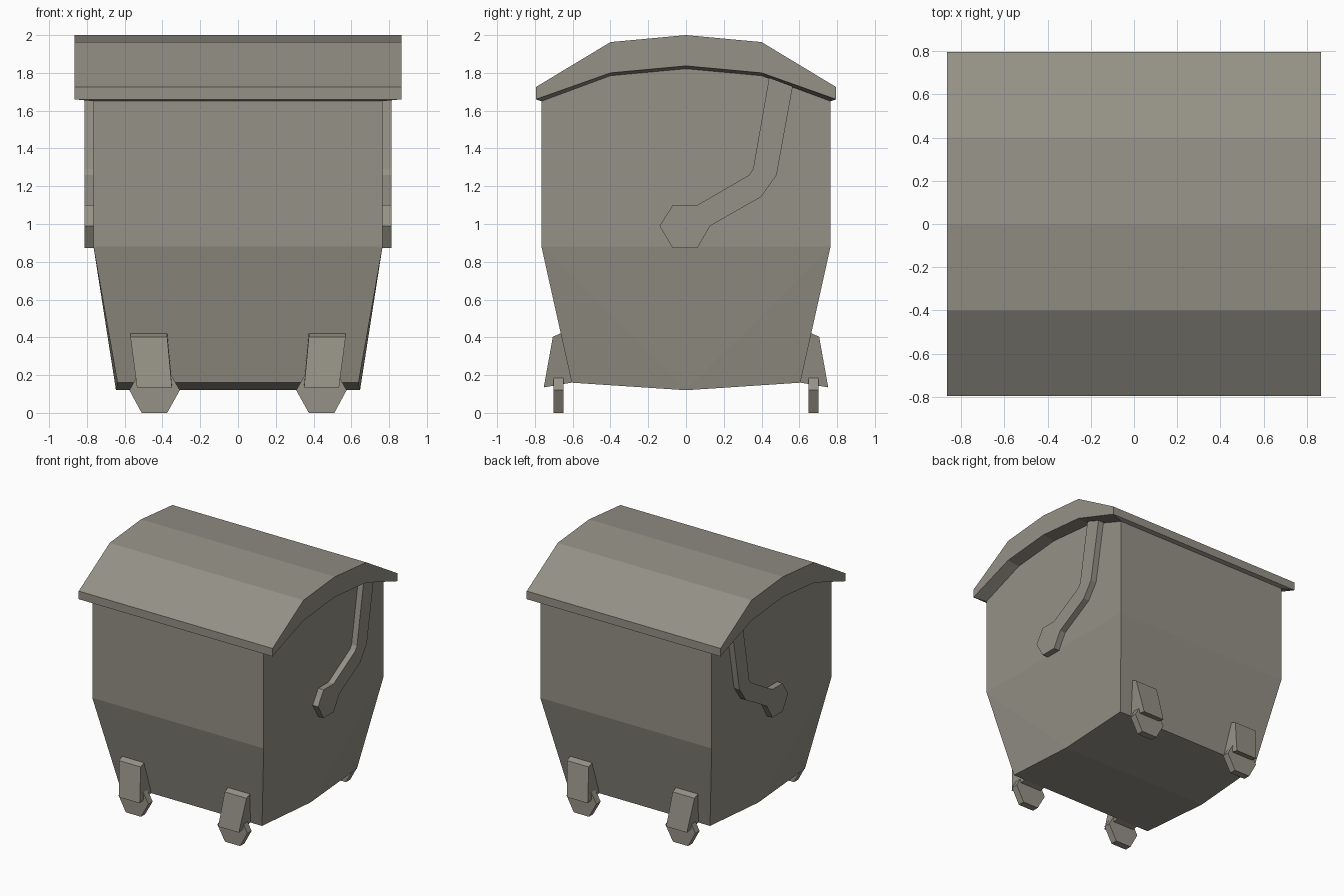
import bpy, bmesh

if "Cube" in bpy.data.objects:
    bpy.data.objects.remove(bpy.data.objects["Cube"])

grey = bpy.data.materials.new("warm grey")
grey.diffuse_color = (0.296, 0.283, 0.238, 1)
grey.use_nodes = True
grey.node_tree.nodes["Principled BSDF"].inputs["Base Color"].default_value = grey.diffuse_color


def make(name, verts, faces):
    mesh = bpy.data.meshes.new(name)
    bm = bmesh.new()
    vs = [bm.verts.new(v) for v in verts]
    for f in faces:
        bm.faces.new([vs[i] for i in f])
    bmesh.ops.recalc_face_normals(bm, faces=bm.faces)
    bm.to_mesh(mesh)
    bm.free()
    mesh.materials.append(grey)
    ob = bpy.data.objects.new(name, mesh)
    bpy.context.collection.objects.link(ob)
    return ob


def prism(name, a, b):
    """Join two matching outlines into a closed solid."""
    n = len(a)
    sides = [(i, (i + 1) % n, n + (i + 1) % n, n + i) for i in range(n)]
    return make(name, a + b, [tuple(range(n)), tuple(range(n, 2 * n))] + sides)


# body: side profile (half width x, y, z), tapered below the waist
body = [(.638, -.605, .16), (.646, 0, .12), (.638, .605, .16), (.765, .765, .88),
        (.765, .765, 1.65), (.765, .4, 1.785), (.765, 0, 1.825),
        (.765, -.4, 1.785), (.765, -.765, 1.65), (.765, -.765, .88)]
n = len(body)
verts = body + [(-x, y, z) for x, y, z in body]
faces = [(i, (i + 1) % n, n + (i + 1) % n, n + i) for i in range(n)]
for o in (0, n):
    for f in ((9, 0, 1), (9, 1, 3), (3, 1, 2), (3, 4, 5, 6, 7, 8, 9)):
        faces.append(tuple(o + i for i in f))
make("bin_body", verts, faces)

# lid: arched cross-section, underside dips slightly towards the body
top = [(-.795, 1.725), (-.4, 1.963), (0, 2.0), (.4, 1.963), (.795, 1.725)]
low = [(-.795, 1.66), (-.4, 1.80), (0, 1.837), (.4, 1.80), (.795, 1.66)]
inner = [(-.765, 1.65), (-.4, 1.785), (0, 1.822), (.4, 1.785), (.765, 1.65)]
rows = [(-.865, top), (-.865, low), (-.765, inner),
        (.765, inner), (.865, low), (.865, top)]
verts = [(x, y, z) for x, pts in rows for y, z in pts]
faces = [(r * 5 + i, r * 5 + i + 1, (r + 1) % 6 * 5 + i + 1, (r + 1) % 6 * 5 + i)
         for r in range(6) for i in range(4)]
for e in (0, 4):
    faces += [(e, 5 + e, 20 + e, 25 + e), (5 + e, 10 + e, 15 + e, 20 + e)]
make("arched_lid", verts, faces)

# lid arms on both sides, running up under the lid
arm = [(.44, 1.775), (.355, 1.29), (.335, 1.26), (.06, 1.10), (-.07, 1.10),
       (-.14, .99), (-.07, .872), (.06, .872), (.128, .99), (.397, 1.143),
       (.48, 1.26), (.565, 1.728)]
for s, side in ((1, "right"), (-1, "left")):
    prism("lid_arm_" + side, [(s * .755, y, z) for y, z in arm],
          [(s * .813, y, z) for y, z in arm])

# four feet: leaning wedge bracket with a six-sided wheel
bracket_in = [(.375, .655, .425), (.375, .705, .403), (.35, .753, .135), (.35, .59, .163)]
bracket_out = [(.57, .655, .425), (.57, .705, .403), (.535, .753, .135), (.535, .59, .163)]
wheel = [(.375, 0), (.51, 0), (.575, .12), (.51, .238), (.375, .238), (.308, .12)]
for sx, a in ((1, "right"), (-1, "left")):
    for sy, b in ((1, "back"), (-1, "front")):
        flip = lambda pts: [(sx * x, sy * y, z) for x, y, z in pts]
        prism(f"foot_bracket_{b}_{a}", flip(bracket_in), flip(bracket_out))
        prism(f"wheel_{b}_{a}", flip([(x, .648, z) for x, z in wheel]),
              flip([(x, .702, z) for x, z in wheel]))
